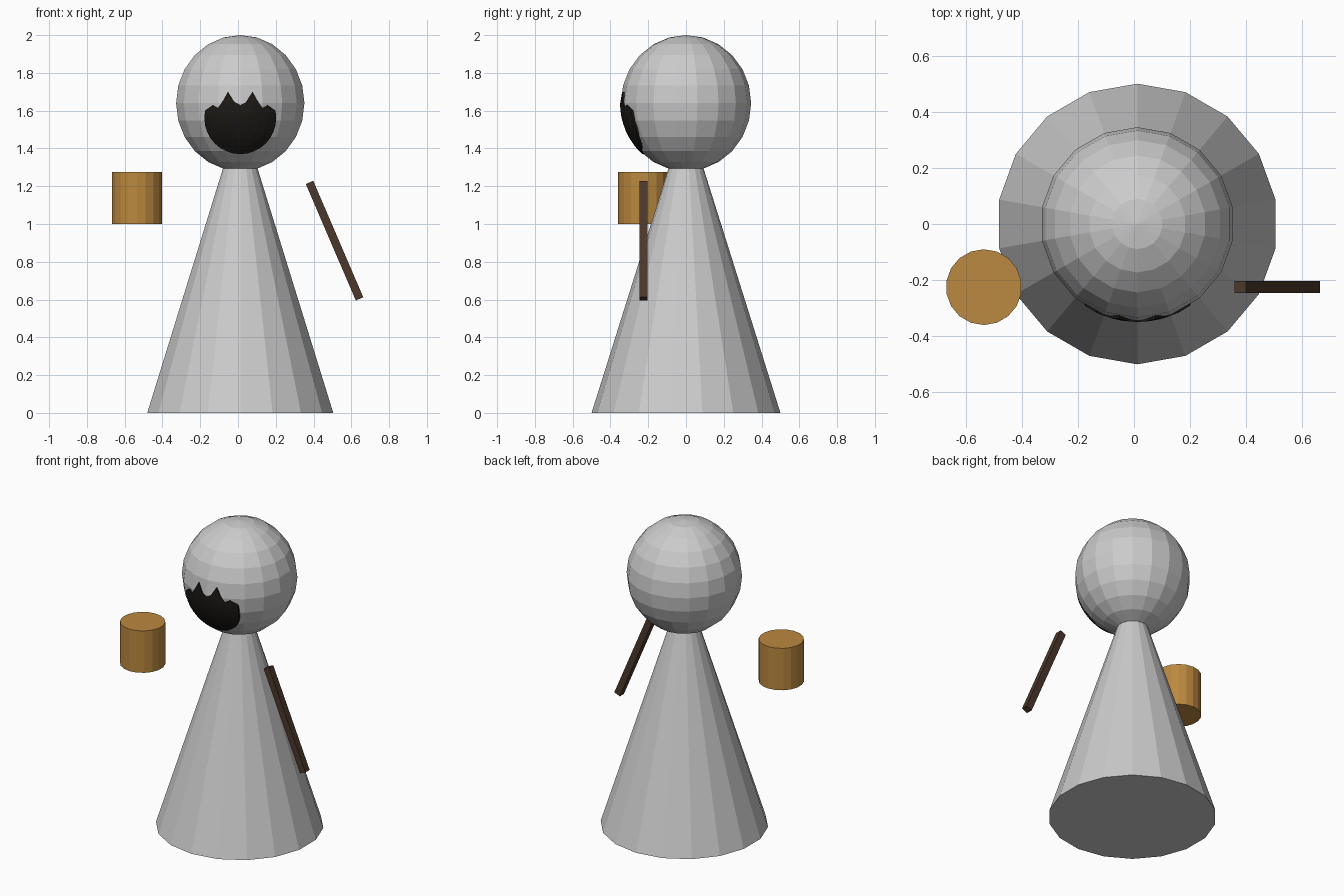
import bpy, bmesh, math
from mathutils import Matrix, Vector

if "Cube" in bpy.data.objects:
    bpy.data.objects.remove(bpy.data.objects["Cube"])

CX = 0.012           # axis of body and head
HEAD_Z = 1.64
SIDES = 18


def material(name, rgb):
    m = bpy.data.materials.new(name)
    m.diffuse_color = (*rgb, 1)
    m.use_nodes = True
    m.node_tree.nodes["Principled BSDF"].inputs["Base Color"].default_value = m.diffuse_color
    return m


def add(name, bm, loc=(0, 0, 0), mat=None):
    bmesh.ops.recalc_face_normals(bm, faces=bm.faces)
    me = bpy.data.meshes.new(name)
    bm.to_mesh(me)
    bm.free()
    ob = bpy.data.objects.new(name, me)
    ob.location = loc
    if mat:
        me.materials.append(mat)
    bpy.context.collection.objects.link(ob)
    return ob


def lathe(name, profile, loc, mat=None):
    """Revolve (radius, z) points around z, first vertex on the y axis."""
    bm = bmesh.new()
    rings = []
    for r, z in profile:
        if r < 1e-5:
            rings.append([bm.verts.new((0, 0, z))] * SIDES)
        else:
            rings.append([bm.verts.new((r * math.sin(a), -r * math.cos(a), z))
                          for a in (math.tau * i / SIDES for i in range(SIDES))])
    for lo, hi in zip(rings, rings[1:]):
        for i in range(SIDES):
            j = (i + 1) % SIDES
            bm.faces.new(list(dict.fromkeys((lo[i], lo[j], hi[j], hi[i]))))
    for ring in (rings[0], rings[-1]):
        if ring[0] is not ring[1]:
            bm.faces.new(ring)
    return add(name, bm, loc, mat)


# Cone body, tip hidden in the head
lathe("body", [(0.5, 0), (0, 1.59)], (CX, 0, 0))

# Faceted head
lathe("head", [(0.345 * math.sin(math.pi * k / 12), -0.36 * math.cos(math.pi * k / 12))
               for k in range(13)], (CX, 0, HEAD_Z))

# Tankard
lathe("mug", [(0.135, 0), (0.135, 0.275)], (-0.535, -0.225, 1.0),
      material("amber", (0.5, 0.25, 0.05)))

# Slanted stick
bm = bmesh.new()
bmesh.ops.create_cube(bm, size=1, matrix=Matrix.Diagonal((0.043, 0.043, 0.671, 1)))
stick = add("stick", bm, (0.511, -0.225, 0.912), material("dark_wood", (0.07, 0.038, 0.023)))
stick.rotation_euler.y = -math.atan2(0.265, 0.617)

# Beard: thin shell hugging the front of the head, round below and ragged on top
half_top = [(0.187, 1.60), (0.145, 1.63), (0.118, 1.615), (0.09, 1.655), (0.065, 1.70), (0.03, 1.645)]
outline = [(0.19 * math.cos(a), 1.56 + 0.19 * math.sin(a))
           for a in (-math.pi * (1 - i / 16) for i in range(17))]
outline += half_top + [(0, 1.63)] + [(-x, z) for x, z in reversed(half_top)]


def on_head(x, z, grow):
    t = 1 - (x / 0.345) ** 2 - ((z - HEAD_Z) / 0.36) ** 2
    return Vector((x, -0.345 * math.sqrt(t) - grow, z))


bm = bmesh.new()
mid = 1.53
centre = bm.verts.new(on_head(0, mid, 0.004))
rings = [[bm.verts.new(on_head(x * s, mid + (z - mid) * s, 0.004)) for x, z in outline]
         for s in (0.25, 0.5, 0.75, 1)]
rings.append([bm.verts.new(on_head(x, z, -0.03)) for x, z in outline])
n = len(outline)
for i in range(n):
    j = (i + 1) % n
    bm.faces.new((centre, rings[0][i], rings[0][j]))
    for a, b in zip(rings, rings[1:]):
        bm.faces.new((a[i], b[i], b[j], a[j]))
add("beard", bm, (CX, 0, 0), material("near_black", (0.012, 0.01, 0.008)))
